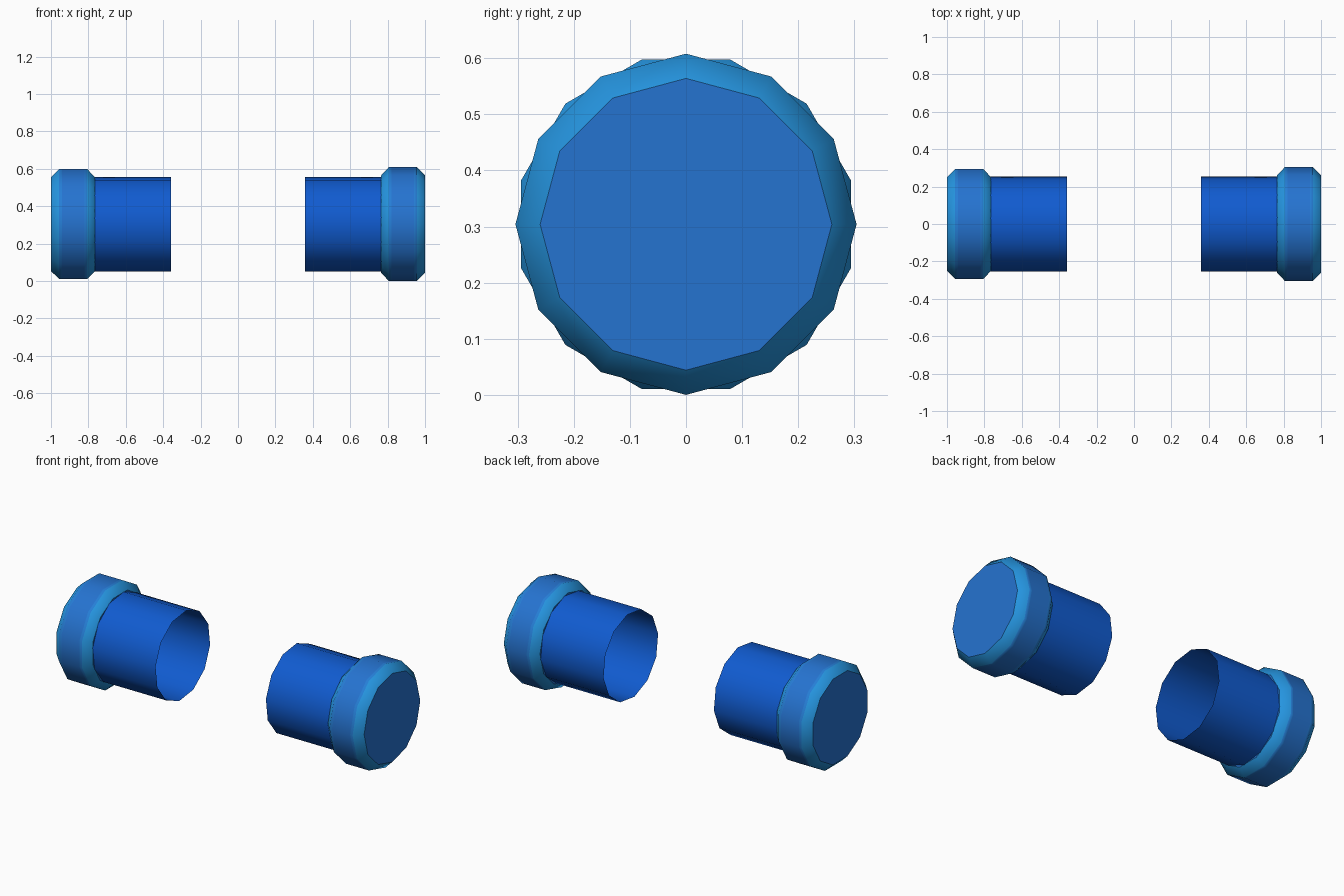
import bpy, bmesh, math

if "Cube" in bpy.data.objects:
    bpy.data.objects.remove(bpy.data.objects["Cube"])

SIDES = 12
CENTRE_Z = 0.304


def material(name, rgb):
    # sRGB 0-255 to linear
    lin = [((c / 255 + 0.055) / 1.055) ** 2.4 if c > 10 else c / 255 / 12.92 for c in rgb]
    m = bpy.data.materials.new(name)
    m.diffuse_color = (*lin, 1)
    m.use_nodes = True
    m.node_tree.nodes["Principled BSDF"].inputs["Base Color"].default_value = m.diffuse_color
    return m


tube_blue = material("deep blue", (16, 91, 208))
cap_blue = material("cap blue", (37, 115, 208))
mid_blue = material("edge blend blue", (37, 126, 214))
rim_blue = material("light rim blue", (37, 149, 224))


def lathe(name, profile, turn, mats, band_mats, sign, closed):
    # profile of (x, radius) swept around the x axis
    bm = bmesh.new()
    rings = []
    for x, r in profile:
        ring = []
        for i in range(SIDES):
            a = math.radians(turn) + 2 * math.pi * i / SIDES
            ring.append(bm.verts.new((sign * x, r * math.sin(a), CENTRE_Z + r * math.cos(a))))
        rings.append(ring)
    for k in range(len(rings) - 1):
        for i in range(SIDES):
            j = (i + 1) % SIDES
            f = bm.faces.new((rings[k][i], rings[k][j], rings[k + 1][j], rings[k + 1][i]))
            f.material_index = band_mats[k]
            f.smooth = True
    if closed:
        # flat end discs with crisp borders
        for ring in (rings[0], rings[-1]):
            f = bm.faces.new(ring)
            for e in f.edges:
                e.smooth = False
    bmesh.ops.recalc_face_normals(bm, faces=bm.faces[:])
    if not closed:
        # open tube: make sure the walls face outward
        f = bm.faces[0]
        c = f.calc_center_median()
        if f.normal.y * c.y + f.normal.z * (c.z - CENTRE_Z) < 0:
            bmesh.ops.reverse_faces(bm, faces=bm.faces[:])
    me = bpy.data.meshes.new(name)
    bm.to_mesh(me)
    bm.free()
    for m in mats:
        me.materials.append(m)
    ob = bpy.data.objects.new(name, me)
    bpy.context.collection.objects.link(ob)
    return ob


# Chamfered cap, then the open tube reaching inward from it
cap_profile = [(0.765, 0.26), (0.806, 0.304), (0.822, 0.304),
               (0.94, 0.304), (0.956, 0.304), (1.0, 0.26)]
for side, sign, turn in (("left", -1, 15), ("right", 1, 0)):
    lathe(side + "_cap", cap_profile, turn, [cap_blue, mid_blue, rim_blue],
          [2, 1, 0, 1, 2], sign, True)
    lathe(side + "_tube", [(0.358, 0.255), (0.78, 0.255)], 7.5, [tube_blue],
          [0], sign, False)
